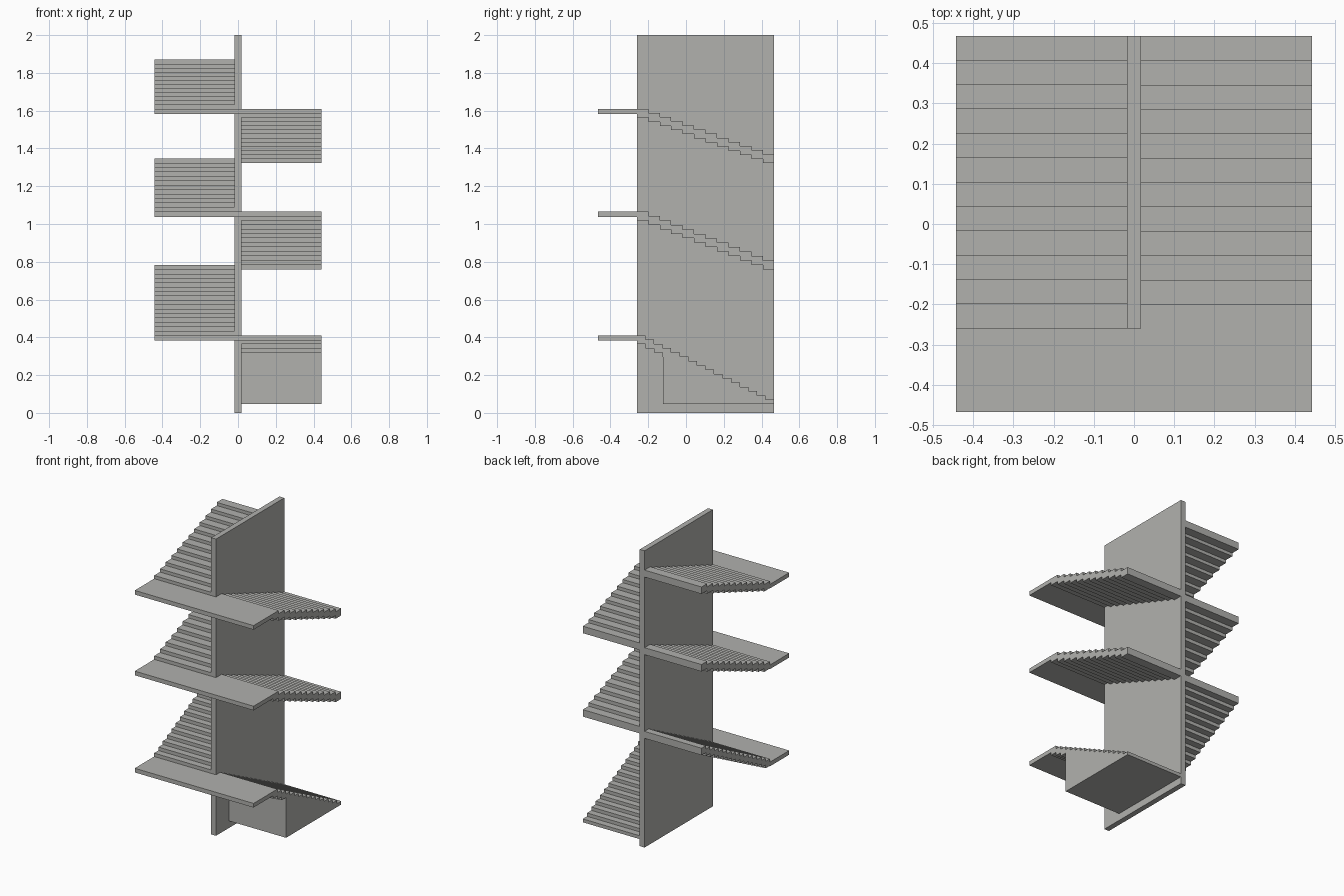
import bpy
import bmesh

cube = bpy.data.objects.get("Cube")
if cube:
    bpy.data.objects.remove(cube, do_unlink=True)

# Overall sizes
HALF_WIDTH = 0.443
WALL = 0.018
FRONT, EDGE, BACK = -0.467, -0.26, 0.467
LANDING_THICK = 0.028
FLIGHT_THICK = 0.047

concrete = bpy.data.materials.new("concrete_grey")
concrete.use_nodes = True
colour = (0.44, 0.44, 0.42, 1)
concrete.diffuse_color = colour
concrete.node_tree.nodes["Principled BSDF"].inputs["Base Color"].default_value = colour


def extrude_profile(name, profile, x0, x1):
    """Extrude a (y, z) outline from x0 to x1."""
    mesh = bpy.data.meshes.new(name)
    bm = bmesh.new()
    face = bm.faces.new([bm.verts.new((x0, y, z)) for y, z in profile])
    result = bmesh.ops.extrude_face_region(bm, geom=[face])
    moved = [g for g in result["geom"] if isinstance(g, bmesh.types.BMVert)]
    bmesh.ops.translate(bm, verts=moved, vec=(x1 - x0, 0, 0))
    bmesh.ops.recalc_face_normals(bm, faces=bm.faces)
    bm.to_mesh(mesh)
    bm.free()
    mesh.materials.append(concrete)
    obj = bpy.data.objects.new(name, mesh)
    bpy.context.collection.objects.link(obj)
    return obj


def slab(name, y0, y1, z0, z1, x0, x1):
    return extrude_profile(name, [(y0, z0), (y1, z0), (y1, z1), (y0, z1)], x0, x1)


def flight(name, side, start, end, bottom, top, steps, solid_from=None):
    """Stepped slab climbing from y=start to y=end; solid_from fills the steps behind that y."""
    run, rise = (end - start) / steps, (top - bottom) / steps
    upper, lower = [], []
    for i in range(steps):
        z = bottom + rise * (i + 1)
        for y in (start + run * i, start + run * (i + 1)):
            upper.append((y, z))
            lower.append((y, z - FLIGHT_THICK))
    if solid_from is not None:
        # Keep the stepped underside only in front of the solid base
        front = [p for p in lower if p[0] < solid_from - run * 0.1]
        lower = [(start, bottom), (solid_from, bottom), (solid_from, front[0][1])] + front
    extrude_profile(name, upper + lower[::-1], side * WALL, side * HALF_WIDTH)


# Central spine wall
slab("spine_wall", EDGE, BACK, 0, 2, -WALL, WALL)

# Each storey: start height, landing height, height at the back above, step count
storeys = [(0.047, 0.411, 0.783, 16), (0.783, 1.066, 1.347, 12), (1.347, 1.61, 1.87, 12)]
for n, (base, landing, upper, steps) in enumerate(storeys, 1):
    slab(f"landing_{n}", FRONT, EDGE, landing - LANDING_THICK, landing, -HALF_WIDTH, HALF_WIDTH)
    flight(f"left_flight_{n}", 1, BACK, EDGE, base, landing, steps, -0.121 if n == 1 else None)
    flight(f"right_flight_{n}", -1, EDGE, BACK, landing, upper, steps)
